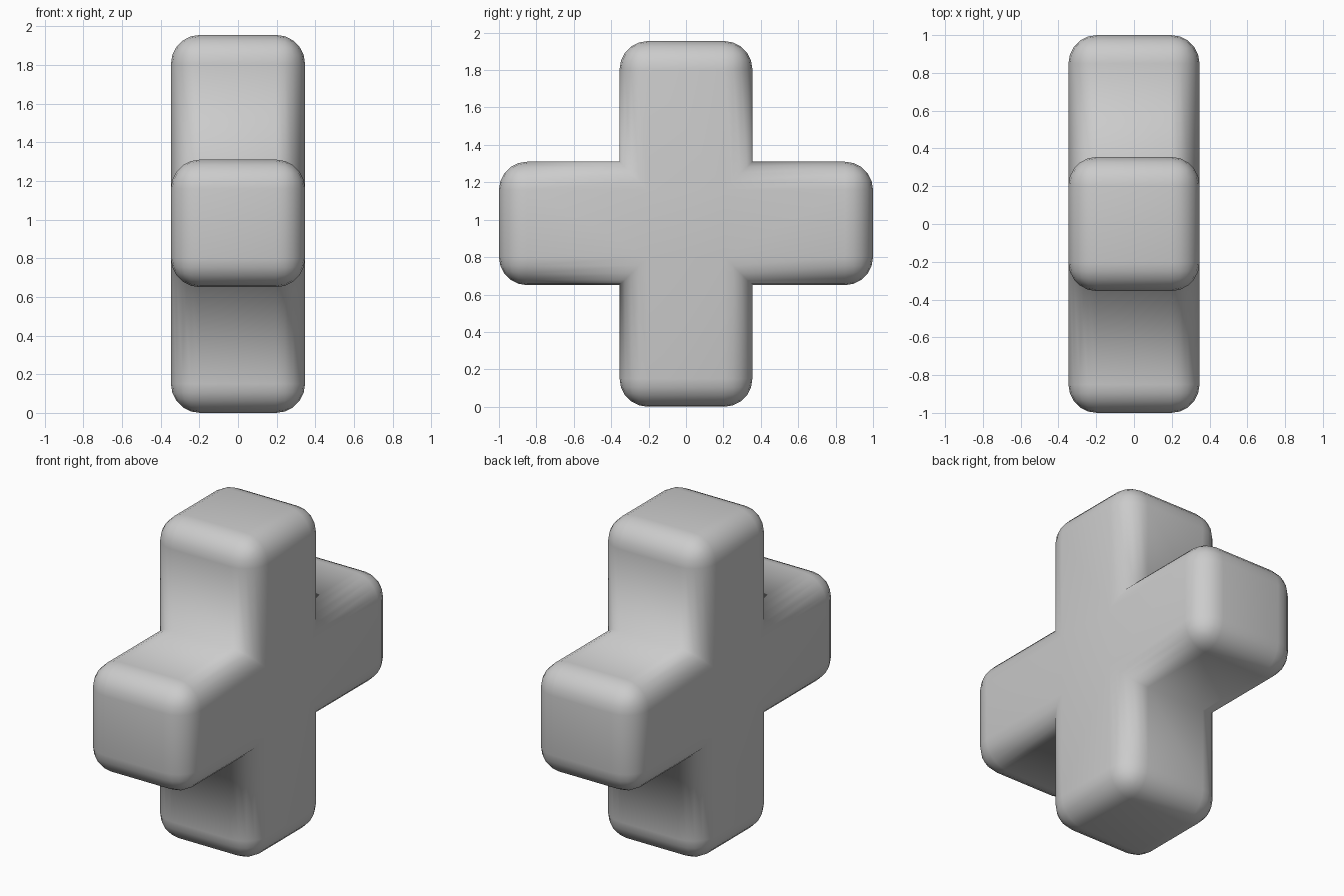
import bpy, bmesh

if "Cube" in bpy.data.objects:
    bpy.data.objects.remove(bpy.data.objects["Cube"])

HX, HY, H = 0.347, 1.0, 1.955      # half thickness, half span, height
AY, Z0, Z1 = 0.355, 0.65, 1.31     # upright half width, crossbar bottom and top

# Plus-shaped outline in the y-z plane
half = [(AY, 0), (AY, Z0), (HY, Z0), (HY, Z1), (AY, Z1), (AY, H)]
outline = half + [(-y, z) for y, z in reversed(half)]

# Extrude the outline through the thickness
bm = bmesh.new()
face = bm.faces.new([bm.verts.new((-HX, y, z)) for y, z in outline])
ext = bmesh.ops.extrude_face_region(bm, geom=[face], use_keep_orig=True)
moved = [g for g in ext["geom"] if isinstance(g, bmesh.types.BMVert)]
bmesh.ops.translate(bm, verts=moved, vec=(2 * HX, 0, 0))
bmesh.ops.recalc_face_normals(bm, faces=bm.faces)

# Round every outer edge, leaving the four inner creases crisp
convex = [e for e in bm.edges if e.calc_face_angle_signed() > 0.1]
bmesh.ops.bevel(bm, geom=convex, offset=0.15, offset_type='OFFSET', segments=5,
                profile=0.5, affect='EDGES', clamp_overlap=True)
bmesh.ops.recalc_face_normals(bm, faces=bm.faces)

mesh = bpy.data.meshes.new("rounded_cross")
bm.to_mesh(mesh)
bm.free()
cross = bpy.data.objects.new("rounded_cross", mesh)
bpy.context.collection.objects.link(cross)
for p in mesh.polygons:
    p.use_smooth = True
